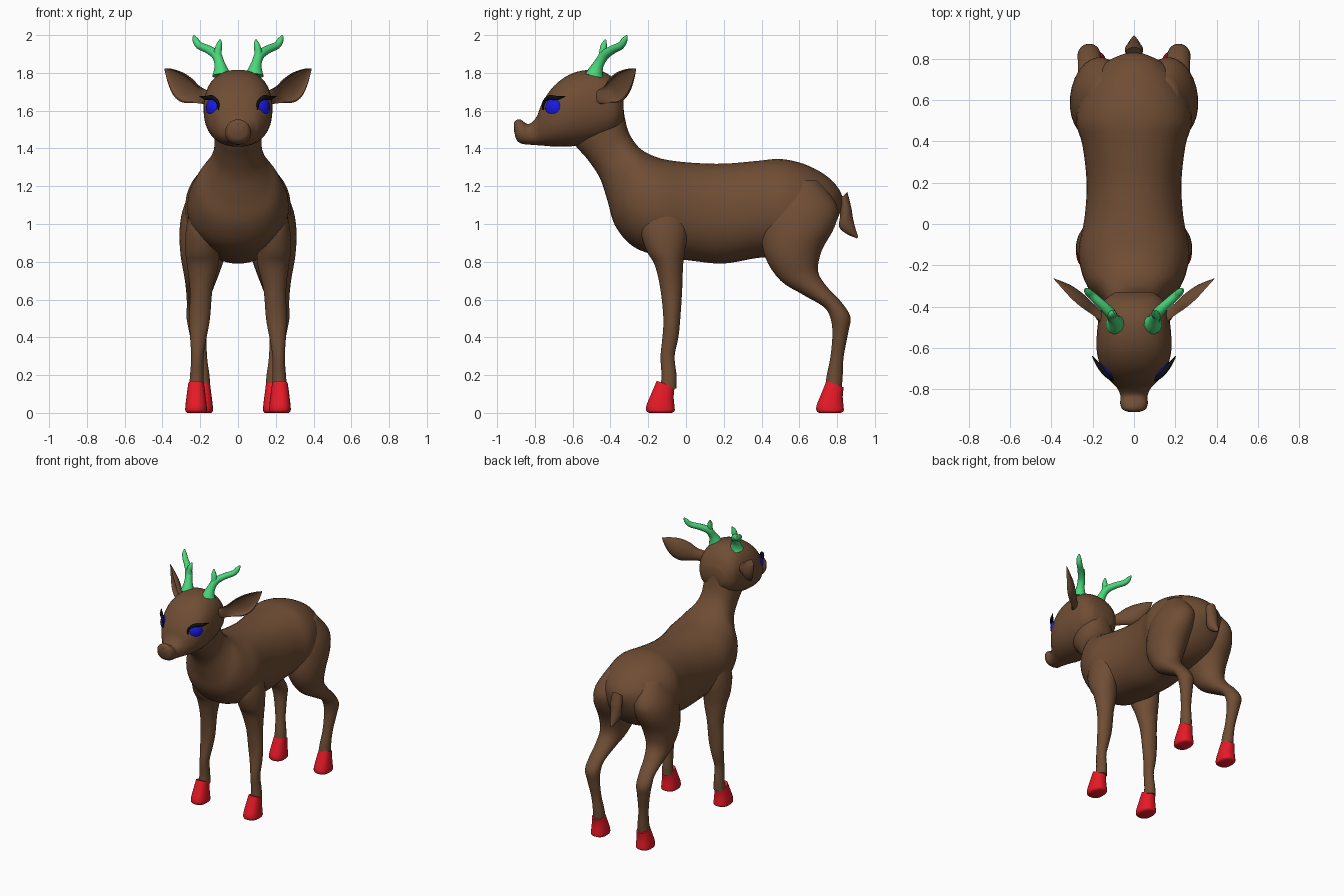
import bpy, bmesh, math
from mathutils import Vector, Matrix

if "Cube" in bpy.data.objects:
    bpy.data.objects.remove(bpy.data.objects["Cube"])

def material(name, rgb):
    m = bpy.data.materials.new(name)
    m.diffuse_color = (*rgb, 1)
    m.use_nodes = True
    m.node_tree.nodes["Principled BSDF"].inputs["Base Color"].default_value = m.diffuse_color
    return m

BROWN = material("brown_fur", (0.16, 0.075, 0.035))
RED = material("red_hoof", (0.8, 0.01, 0.02))
GREEN = material("green_antler", (0.07, 0.68, 0.2))
BLUE = material("blue_eye", (0.01, 0.01, 0.75))
BLACK = material("black_lash", (0.005, 0.005, 0.005))

def finish(name, bm, mat, mirror=False):
    bmesh.ops.recalc_face_normals(bm, faces=bm.faces)
    me = bpy.data.meshes.new(name)
    bm.to_mesh(me)
    bm.free()
    me.materials.append(mat)
    ob = bpy.data.objects.new(name, me)
    bpy.context.collection.objects.link(ob)
    bpy.context.view_layer.objects.active = ob
    bpy.ops.object.select_all(action='DESELECT')
    ob.select_set(True)
    bpy.ops.object.shade_smooth_by_angle(angle=math.radians(60))
    if mirror:
        ob.modifiers.new("mirror", 'MIRROR').use_mirror_merge = False
    return ob

def smooth_rows(rows, steps):
    """Catmull-Rom interpolation of equally long number rows."""
    out = []
    for i in range(len(rows) - 1):
        quad = (rows[max(i - 1, 0)], rows[i], rows[i + 1], rows[min(i + 2, len(rows) - 1)])
        for k in range(steps):
            t = k / steps
            out.append([0.5 * (2*b + (c - a)*t + (2*a - 5*b + 4*c - d)*t*t
                               + (3*b - a - 3*c + d)*t**3) for a, b, c, d in zip(*quad)])
    return out + [list(rows[-1])]

def skin(name, rings, mat, mirror=False):
    bm = bmesh.new()
    loops = [[bm.verts.new(p) for p in r] for r in rings]
    n = len(loops[0])
    for a, b in zip(loops, loops[1:]):
        for i in range(n):
            bm.faces.new((a[i], a[(i + 1) % n], b[(i + 1) % n], b[i]))
    bm.faces.new(loops[0])
    bm.faces.new(loops[-1])
    return finish(name, bm, mat, mirror)

def loft(name, rows, mat, mirror=False, power=2.0, n=28, steps=4):
    """Rows: y, z of one side, y, z of the other side, centre x, half width."""
    rings = []
    for y1, z1, y2, z2, x, w in smooth_rows(rows, steps):
        c = Vector((x, (y1 + y2) / 2, (z1 + z2) / 2))
        v = Vector((0, (y1 - y2) / 2, (z1 - z2) / 2))
        ring = []
        for i in range(n):
            a = 2 * math.pi * (i + 0.5) / n
            ca, sa = (math.copysign(abs(f)**(2 / power), f) for f in (math.cos(a), math.sin(a)))
            ring.append(c + Vector((w * ca, 0, 0)) + v * sa)
        rings.append(ring)
    return skin(name, rings, mat, mirror)

def tube(name, rows, mat, n=12, steps=4):
    """Rows: x, y, z, radius. Mirrored round tube."""
    rows = smooth_rows(rows, steps)
    pts = [Vector(r[:3]) for r in rows]
    rings = []
    for i, p in enumerate(pts):
        d = (pts[min(i + 1, len(pts) - 1)] - pts[max(i - 1, 0)]).normalized()
        u = d.cross(Vector((1, -1, 0.1))).normalized()
        v = d.cross(u)
        rings.append([p + rows[i][3] * (u * math.cos(a) + v * math.sin(a))
                      for a in (2 * math.pi * k / n for k in range(n))])
    return skin(name, rings, mat, True)

def ellipsoid(name, centre, radii, turn, mat, mirror=False):
    bm = bmesh.new()
    mtx = (Matrix.Translation(centre) @ Matrix.Rotation(turn, 4, 'Z')
           @ Matrix.Diagonal((*radii, 1)))
    bmesh.ops.create_uvsphere(bm, u_segments=24, v_segments=14, radius=1, matrix=mtx)
    return finish(name, bm, mat, mirror)

# Torso and neck, rump to skull (top point, bottom point, half width)
torso = [
    (.835, 1.13, .82, 1.07, .03), (.80, 1.20, .77, .96, .13), (.73, 1.265, .70, .88, .2),
    (.62, 1.32, .60, .83, .26), (.50, 1.345, .48, .82, .28), (.38, 1.335, .38, .82, .25),
    (.20, 1.32, .20, .79, .23), (.03, 1.325, .03, .805, .24), (-.10, 1.34, -.14, .83, .268),
    (-.17, 1.36, -.28, .88, .255), (-.23, 1.39, -.375, .99, .22), (-.27, 1.43, -.415, 1.12, .165),
    (-.305, 1.49, -.455, 1.24, .13), (-.325, 1.57, -.52, 1.34, .125),
    (-.34, 1.65, -.59, 1.42, .125), (-.40, 1.72, -.63, 1.5, .1)]
loft("torso_and_neck", [(a, b, c, d, 0, w) for a, b, c, d, w in torso], BROWN, power=2.15, n=40)

# Head, muzzle to back of skull (y, top, bottom, half width)
head = [
    (-.91, 1.53, 1.49, .025), (-.897, 1.55, 1.445, .055), (-.87, 1.547, 1.425, .067),
    (-.83, 1.53, 1.42, .066), (-.79, 1.57, 1.417, .085), (-.76, 1.645, 1.415, .115),
    (-.70, 1.73, 1.41, .158), (-.62, 1.79, 1.41, .18), (-.53, 1.815, 1.42, .18),
    (-.44, 1.808, 1.44, .168), (-.37, 1.755, 1.48, .145), (-.33, 1.67, 1.54, .09)]
loft("head", [(y, t, y, b, 0, w) for y, t, b, w in head], BROWN, power=2.3, n=40)
ellipsoid("nose", (0, -.885, 1.53), (.04, .026, .024), 0, BROWN)

# Tail
loft("tail", [
    (.80, 1.12, .855, 1.17, 0, .04), (.815, 1.05, .875, 1.09, 0, .045),
    (.81, .985, .885, 1.03, 0, .04), (.85, .947, .898, .975, 0, .026),
    (.905, .924, .912, .93, 0, .005)], BROWN, n=16)

# Legs (front point, back point, centre x, half width)
loft("hind_legs", [
    (.52, 1.23, .70, 1.23, .14, .07), (.43, 1.1, .80, 1.1, .16, .125),
    (.40, .95, .79, .99, .175, .135), (.42, .82, .72, .86, .185, .12),
    (.50, .70, .70, .75, .195, .09), (.62, .625, .745, .67, .205, .07),
    (.73, .56, .82, .59, .213, .058), (.765, .5, .87, .51, .217, .056),
    (.775, .42, .86, .43, .212, .046), (.765, .3, .835, .3, .20, .036),
    (.745, .2, .83, .2, .19, .039), (.735, .13, .825, .13, .188, .042)], BROWN, True)
loft("front_legs", [
    (-.20, 1.13, -.02, 1.13, .17, .07), (-.24, .98, .01, .98, .185, .09),
    (-.21, .86, -.005, .86, .19, .09), (-.165, .78, -.015, .78, .187, .083),
    (-.135, .65, -.02, .65, .195, .06), (-.12, .5, -.03, .5, .203, .055),
    (-.125, .4, -.04, .4, .21, .044), (-.135, .3, -.06, .3, .215, .033),
    (-.13, .2, -.05, .2, .218, .036), (-.135, .13, -.05, .13, .22, .04)], BROWN, True)

# Hooves, both built from one side profile
def hoof(name, x, heel, toe_reach):
    rows = [(.095, .17, .0, .135, .042), (.125, .1, .005, .085, .05),
            (.15, .04, .0, .03, .057), (.15, .01, .0, .01, .057), (.135, 0, .015, 0, .048)]
    loft(name, [(heel - a * toe_reach, z1, heel - b, z2, x, w) for a, z1, b, z2, w in rows],
         RED, True, power=2.4, n=24, steps=3)

hoof("front_hooves", .222, -.06, 1.0)
hoof("hind_hooves", .19, .835, .96)

# Ears: cupped crescent sections along an axis
axis0, axis1 = Vector((.14, -.465, 1.665)), Vector((.388, -.265, 1.822))
along = (axis1 - axis0).normalized()
facing = Vector((.6, -.78, -.1))
facing = (facing - along * facing.dot(along)).normalized()
across = facing.cross(along).normalized()
rings = []
for s, w, depth in smooth_rows([(0, .035, .035), (.25, .048, .042), (.45, .072, .05),
                                (.65, .07, .045), (.85, .04, .022), (1, .003, .003)], 4):
    c = axis0.lerp(axis1, s) + facing * depth * .4
    c -= across * .03 * math.sin(math.pi * s) * (1 if across.z > 0 else -1)
    arc = [math.pi * k / 10 for k in range(11)]
    inner = 0.55 * min(1, s * 3) - 0.5 * max(0, 1 - s * 3)
    ring = [c + across * w * math.cos(a) - facing * depth * math.sin(a) for a in arc]
    ring += [c + across * w * .9 * math.cos(a) - facing * depth * inner * math.sin(a)
             for a in reversed(arc)]
    rings.append(ring)
skin("ears", rings, BROWN, True)

# Antlers: main beam and short tine
tube("antler_beams", [
    (.088, -.485, 1.785, .05), (.09, -.478, 1.81, .04), (.098, -.46, 1.85, .028),
    (.115, -.43, 1.895, .026), (.16, -.385, 1.925, .022), (.205, -.345, 1.945, .02),
    (.226, -.325, 1.975, .016), (.235, -.313, 1.998, .004)], GREEN)
tube("antler_tines", [
    (.102, -.45, 1.86, .022), (.107, -.44, 1.905, .021),
    (.1, -.435, 1.945, .017), (.094, -.425, 1.975, .005)], GREEN)

# Eyes and upper lashes
ellipsoid("eyes", (.126, -.696, 1.615), (.038, .055, .052), math.radians(-36), BLUE, True)
tube("eyelashes", [
    (.105, -.757, 1.605, .004), (.108, -.752, 1.645, .008), (.138, -.725, 1.67, .012),
    (.17, -.685, 1.667, .011), (.202, -.64, 1.675, .002)], BLACK, n=8)
